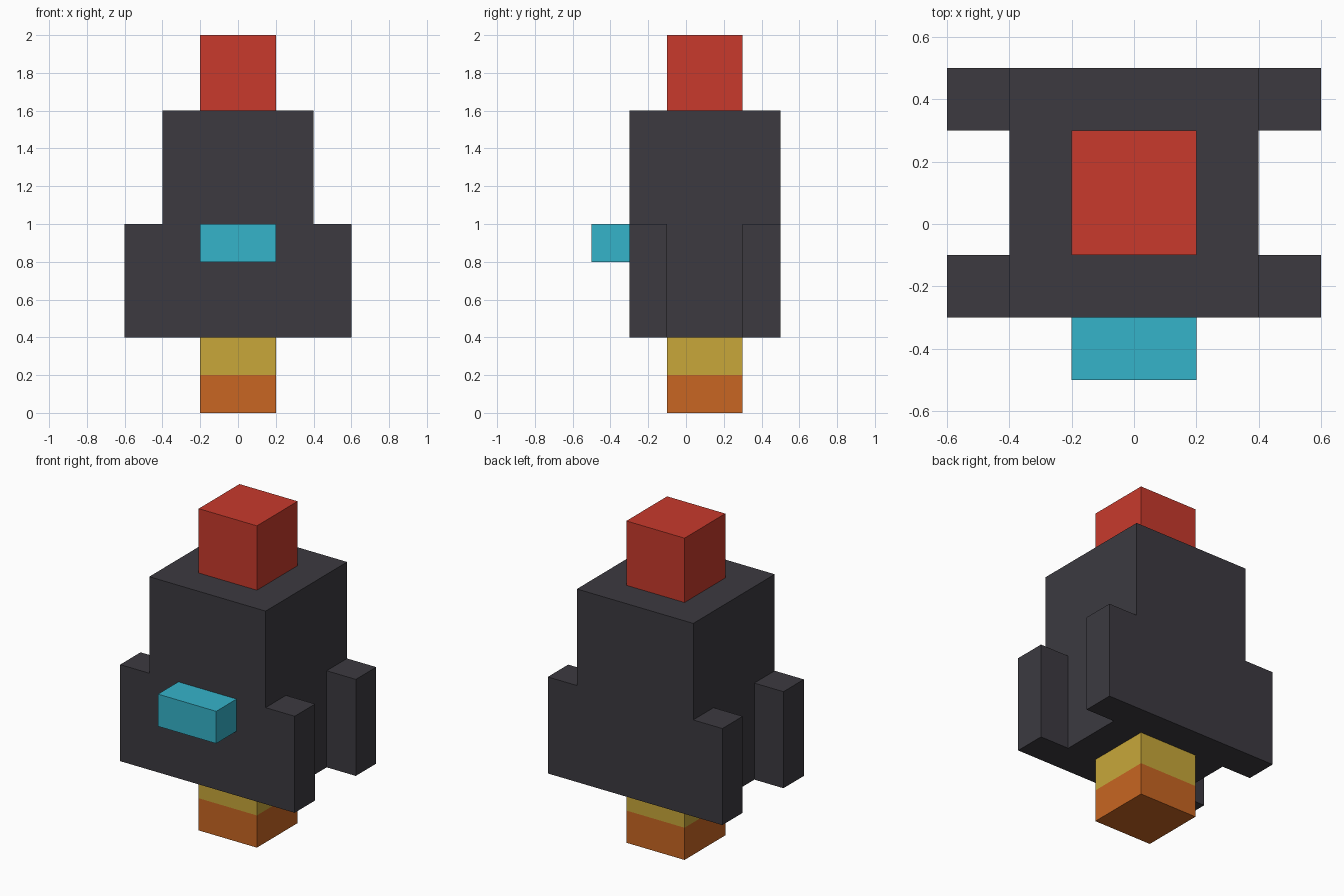
import bpy
import bmesh
from mathutils import Matrix, Vector

default_cube = bpy.data.objects.get("Cube")
if default_cube:
    bpy.data.objects.remove(default_cube, do_unlink=True)


def linear(channel):
    c = channel / 255
    return c / 12.92 if c <= 0.04045 else ((c + 0.055) / 1.055) ** 2.4


def make_material(name, *rgb):
    colour = (*map(linear, rgb), 1.0)
    mat = bpy.data.materials.new(name)
    mat.use_nodes = True
    mat.diffuse_color = colour
    mat.node_tree.nodes["Principled BSDF"].inputs["Base Color"].default_value = colour
    return mat


def box(name, low, high, mat):
    """Axis-aligned box between two opposite corners."""
    low, high = Vector(low), Vector(high)
    mesh = bpy.data.meshes.new(name)
    bm = bmesh.new()
    size = Matrix.Diagonal((*(high - low), 1.0))
    bmesh.ops.create_cube(bm, size=1.0, matrix=size)
    bm.to_mesh(mesh)
    bm.free()
    mesh.materials.append(mat)
    obj = bpy.data.objects.new(name, mesh)
    obj.location = (low + high) / 2
    bpy.context.collection.objects.link(obj)
    return obj


charcoal = make_material("charcoal", 60, 58, 64)
red = make_material("red", 200, 58, 44)
cyan = make_material("cyan", 53, 179, 202)
yellow = make_material("yellow", 200, 167, 58)
orange = make_material("orange", 200, 102, 34)

# Central column: flame, body and nose
box("outer_flame", (-0.2, -0.1, 0.0), (0.2, 0.3, 0.2), orange)
box("inner_flame", (-0.2, -0.1, 0.2), (0.2, 0.3, 0.4), yellow)
box("body", (-0.4, -0.3, 0.4), (0.4, 0.5, 1.6), charcoal)
box("nose", (-0.2, -0.1, 1.6), (0.2, 0.3, 2.0), red)

# Window block standing out from the front
box("window", (-0.2, -0.5, 0.8), (0.2, -0.3, 1.0), cyan)

# Four fins, flush with the front and back of the body
for end, y in (("front", -0.3), ("back", 0.3)):
    for side, x in (("left", 0.4), ("right", -0.6)):
        box(f"{end}_{side}_fin", (x, y, 0.4), (x + 0.2, y + 0.2, 1.0), charcoal)
